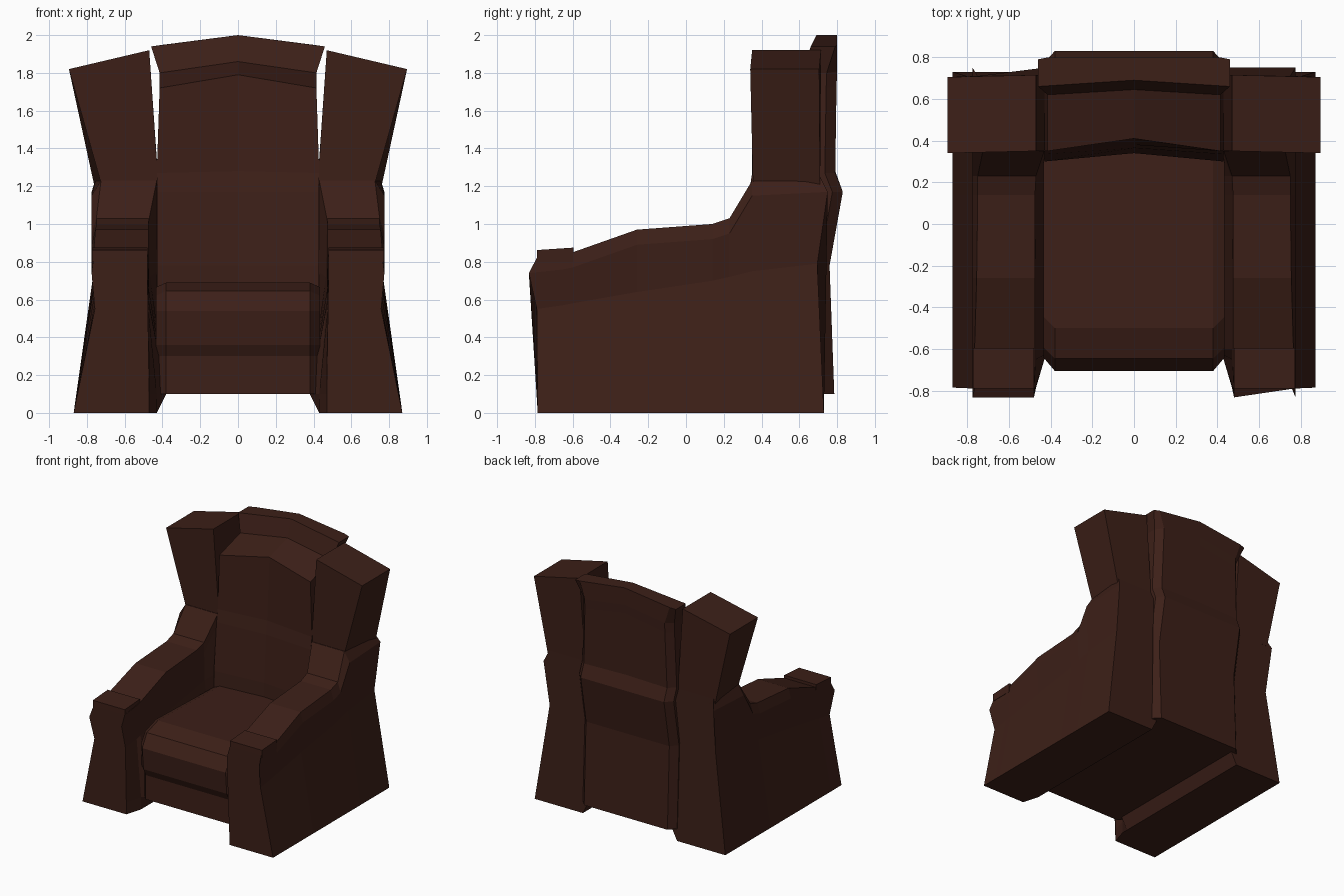
import bpy, bmesh

leather = bpy.data.materials.new("dark_brown_leather")
leather.diffuse_color = (0.046, 0.014, 0.009, 1)


def loft(name, rings, mirror=False):
    """Skin a list of equal-length point rings and close both ends."""
    bm = bmesh.new()
    rows = [[bm.verts.new(p) for p in ring] for ring in rings]
    n = len(rows[0])
    for a, b in zip(rows, rows[1:]):
        for i in range(n):
            j = (i + 1) % n
            bm.faces.new((a[i], a[j], b[j], b[i]))
    bm.faces.new(rows[0])
    bm.faces.new(rows[-1])
    bmesh.ops.recalc_face_normals(bm, faces=bm.faces)
    me = bpy.data.meshes.new(name)
    bm.to_mesh(me)
    bm.free()
    me.materials.append(leather)
    ob = bpy.data.objects.new(name, me)
    bpy.context.collection.objects.link(ob)
    if mirror:
        ob.modifiers.new("mirror", 'MIRROR').use_axis[0] = True
    return ob


# Side panels with rising arm: one cross-section per station along y
def arm_section(ys, top, waist, x_top, x_in, x_low, x_base=0.87):
    y0, y1, y2, y3 = ys
    return [(x_base, y0, 0), (0.758, y1, waist), (0.775, y2, top - 0.08),
            (x_top, y3, top), (x_in, y3, top), (x_in, y2, top - 0.08),
            (x_in - 0.005, y1, waist), (x_low, y0, 0.1),
            (max(x_low, 0.43), y0, 0)]


stations = [arm_section((-0.785, -0.79, -0.832, -0.79), 0.82, 0.55, 0.765, 0.48, 0.47)]
for y, top, waist, x_top, x_in, x_low in [
        (-0.65, 0.84, 0.57, 0.765, 0.475, 0.43),
        (-0.60, 0.85, 0.58, 0.765, 0.475, 0.38),
        (-0.26, 0.97, 0.64, 0.755, 0.475, 0.38),
        (0.14, 1.00, 0.70, 0.75, 0.475, 0.38),
        (0.23, 1.03, 0.72, 0.75, 0.47, 0.38),
        (0.35, 1.23, 0.75, 0.725, 0.43, 0.38)]:
    stations.append(arm_section((y,) * 4, top, waist, x_top, x_in, x_low))
stations.append(arm_section((0.73, 0.695, 0.75, 0.71), 1.25, 0.79, 0.75, 0.43, 0.38))
loft("arm_side", stations, mirror=True)

# Raised pads on the arm fronts
loft("arm_pad", [[(0.48, y, 0.80), (0.772, y, 0.80), (0.772, y, z), (0.48, y, z)]
                 for y, z in ((-0.79, 0.862), (-0.595, 0.875))], mirror=True)

# Flared wings beside the back
loft("wing", [
    [(0.42, 0.355, 1.19), (0.718, 0.355, 1.19), (0.76, 0.71, 1.2), (0.42, 0.71, 1.2)],
    [(0.47, 0.35, 1.92), (0.895, 0.34, 1.82), (0.895, 0.705, 1.82), (0.47, 0.715, 1.92)],
], mirror=True)

# Seat cushion and front panel, pulled in at both ends
seat = [(0.5, 0.1), (-0.66, 0.1), (-0.66, 0.30), (-0.69, 0.36),
        (-0.705, 0.54), (-0.645, 0.645), (-0.5, 0.69), (0.5, 0.66)]
loft("seat", [[(x, y if inner else max(y + 0.055, -0.64) if y < 0 else y,
                z - (0.025 if z > 0.6 and not inner else 0)) for y, z in seat]
              for x, inner in ((-0.435, 0), (-0.38, 1), (0.38, 1), (0.435, 0))])

# Back with arched top: level = (z side, z middle, front y side, front y middle, rear y, half width)
levels = [(0.10, 0.10, 0.30, 0.34, 0.785, 0.43),
          (0.78, 0.78, 0.30, 0.34, 0.76, 0.43),
          (1.17, 1.17, 0.335, 0.365, 0.83, 0.43),
          (1.27, 1.28, 0.35, 0.38, 0.79, 0.43),
          (1.72, 1.79, 0.35, 0.41, 0.797, 0.415),
          (1.80, 1.86, 0.62, 0.645, 0.80, 0.415),
          (1.94, 2.00, 0.66, 0.69, 0.80, 0.46)]
back = []
for zs, zm, fs, fm, r, w in levels:
    zi = zs + (zm - zs) * 0.12
    back.append([(-w, fs, zs), (0, fm, zm), (w, fs, zs), (w, r - 0.055 if w < 0.45 else r - 0.01, zs),
                 (w - 0.05, r, zi), (0, r, zm), (0.05 - w, r, zi),
                 (-w, r - 0.055 if w < 0.45 else r - 0.01, zs)])
loft("back", back)
